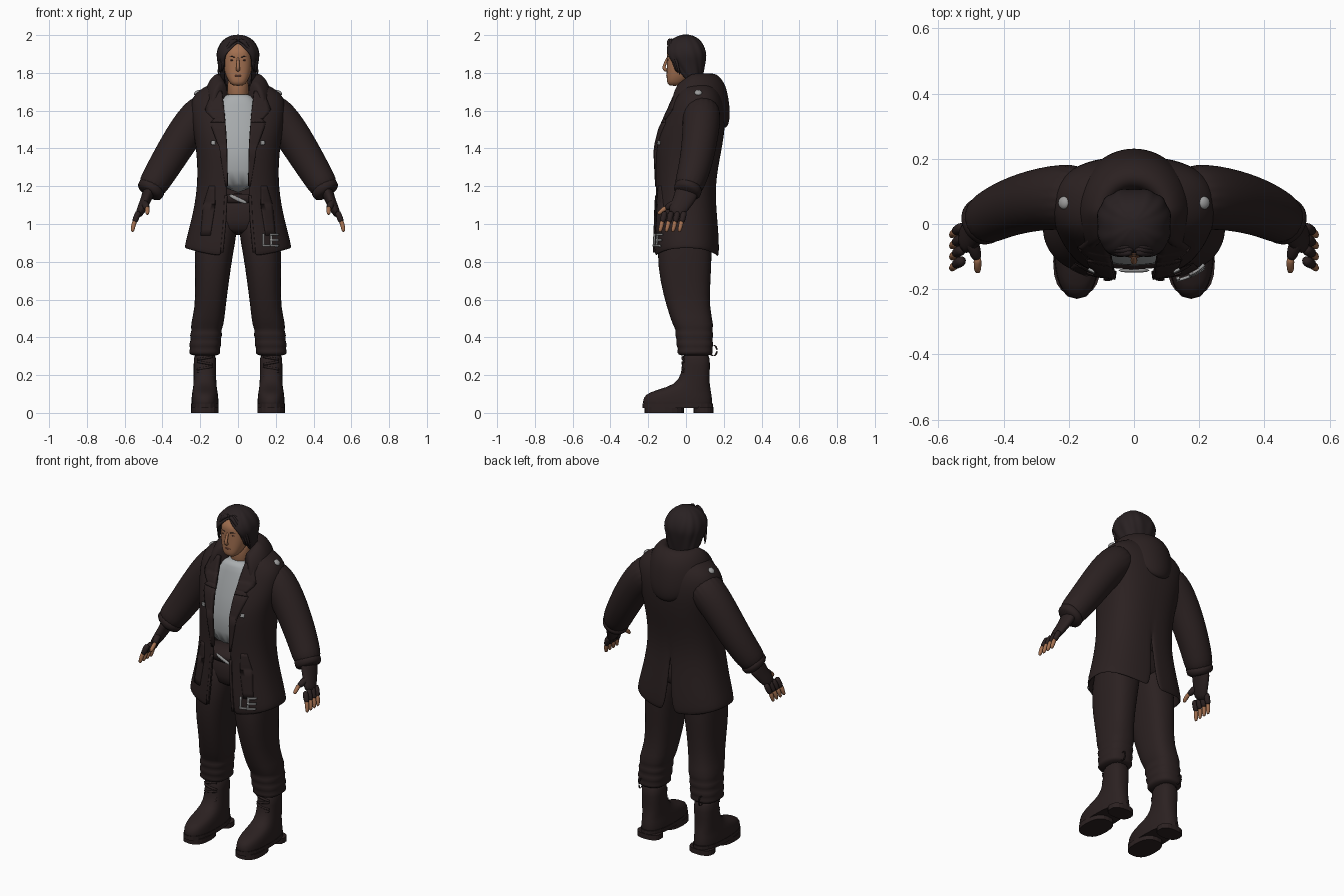
import bpy, bmesh, math
from mathutils import Vector, Matrix

default_cube = bpy.data.objects.get("Cube")
if default_cube:
    bpy.data.objects.remove(default_cube, do_unlink=True)


def material(name, red, green, blue):
    mat = bpy.data.materials.new(name)
    mat.use_nodes = True
    mat.diffuse_color = (red, green, blue, 1)
    shader = mat.node_tree.nodes["Principled BSDF"]
    shader.inputs["Base Color"].default_value = mat.diffuse_color
    shader.inputs["Roughness"].default_value = 0.8
    return mat


BROWN = material("dark brown cloth", red=.024, green=.015, blue=.015)
HAIR = material("dark hair", red=.022, green=.015, blue=.016)
SKIN = material("tan skin", red=.36, green=.16, blue=.08)
LIPS = material("lip brown", red=.25, green=.09, blue=.06)
SHIRT = material("grey shirt", red=.4, green=.42, blue=.43)
METAL = material("grey metal", red=.33, green=.33, blue=.33)
SQUARENESS = .8  # below one makes level sections boxier


def soft(value):
    return math.copysign(abs(value) ** SQUARENESS, value)


def finish(name, bm, mat, mirror=False, solid=0, sub=0, smooth=True):
    bmesh.ops.recalc_face_normals(bm, faces=bm.faces)
    mesh = bpy.data.meshes.new(name)
    bm.to_mesh(mesh)
    bm.free()
    for face in mesh.polygons:
        face.use_smooth = smooth
    mesh.materials.append(mat)
    part = bpy.data.objects.new(name, mesh)
    bpy.context.scene.collection.objects.link(part)
    if mirror:
        part.modifiers.new("Mirror", "MIRROR").merge_threshold = .002
    if solid:
        shell = part.modifiers.new("Solidify", "SOLIDIFY")
        shell.thickness, shell.offset = solid, 0
    if sub:
        subdivision = part.modifiers.new("Subdivision", "SUBSURF")
        subdivision.levels = subdivision.render_levels = sub


def loft(name, rings, mat, closed=True, **options):
    """Skin a list of equal point rings; closed rings are capped."""
    bm = bmesh.new()
    rows = [[bm.verts.new(point) for point in ring] for ring in rings]
    count = len(rows[0])
    for low, high in zip(rows, rows[1:]):
        for i in range(count if closed else count - 1):
            j = (i + 1) % count
            bm.faces.new((low[i], low[j], high[j], high[i]))
    if closed:
        bm.faces.new(rows[0])
        bm.faces.new(rows[-1])
    finish(name, bm, mat, **options)


def arc(z, half, front, back, x=0, start=0, end=2 * math.pi, count=20, ripple=0):
    """Points of a level rounded section, turning from the front round the back."""
    middle, depth = (front + back) / 2, (back - front) / 2
    points = []
    for i in range(count):
        angle = start + (end - start) * i / count
        grow = 1 + ripple * math.cos(12 * angle + 25 * z)
        points.append((x + grow * half * soft(math.sin(angle)),
                       middle - grow * depth * soft(math.cos(angle)), z))
    return points


def tube(name, points, mat, thick, tip=None, wide=1, sides=12, sub=1, mirror=True):
    """Tapering tube through the points; wide stretches the section."""
    points = [Vector(p) for p in points]
    tip = tip or thick
    last = len(points) - 1
    rings = []
    for i, centre in enumerate(points):
        along = (points[min(i + 1, last)] - points[max(i - 1, 0)]).normalized()
        helper = Vector((1, 0, 0)) if abs(along.y) > .9 else Vector((0, 1, 0))
        across = along.cross(helper).normalized()
        other = along.cross(across) * wide
        radius = thick + (tip - thick) * i / last
        turns = [math.tau * k / sides for k in range(sides)]
        rings.append([centre + radius * (across * math.cos(t) + other * math.sin(t))
                      for t in turns])
    loft(name, rings, mat, mirror=mirror, sub=sub)


def blob(name, place, size, mat, tilt=0):
    bm = bmesh.new()
    matrix = Matrix.Translation(place) @ Matrix.Rotation(tilt, 4, "Y") @ Matrix.Diagonal((*size, 1))
    bmesh.ops.create_uvsphere(bm, u_segments=16, v_segments=8, radius=1, matrix=matrix)
    finish(name, bm, mat, mirror=True)


def half_shell(z, half, front, back, gap=0, vent=0, **options):
    """Left half of a section with an opening in front and a slit behind."""
    start = math.asin((gap / half) ** (1 / SQUARENESS))
    end = math.pi - math.asin((vent / half) ** (1 / SQUARENESS))
    count = 24
    end += (end - start) / (count - 1)
    return arc(z, half, front, back, start=start, end=end, count=count, **options)


# Coat
COAT = [dict(z=1.75, half=.11, front=-.02, back=.13), dict(z=1.69, half=.235, front=-.05, back=.18),
        dict(z=1.6, half=.245, front=-.09, back=.2), dict(z=1.5, half=.23, front=-.135, back=.195),
        dict(z=1.4, half=.21, front=-.16, back=.18), dict(z=1.2, half=.2, front=-.15, back=.14),
        dict(z=1, half=.24, front=-.16, back=.16), dict(z=.82, half=.28, front=-.165, back=.17)]


def opening(z):
    return .054 + .15 * (z - 1.25) ** 2


def coat_front(x, z):
    for upper, lower in zip(COAT, COAT[1:]):
        if upper["z"] >= z >= lower["z"]:
            t = (upper["z"] - z) / (upper["z"] - lower["z"])
            half, front, back = (upper[k] + (lower[k] - upper[k]) * t
                                 for k in ("half", "front", "back"))
            angle = math.asin((x / half) ** (1 / SQUARENESS))
            return (front + back) / 2 - (back - front) / 2 * soft(math.cos(angle))


def plate(name, rows, mat=BROWN, lift=.012, thick=.009, mirror=True, steps=5):
    """Thin panel lying on the coat front; rows hold z, inner x and outer x."""
    rings = []
    for first, second in zip(rows, rows[1:]):
        for i in range(steps + 1):
            z, inner, outer = Vector(first).lerp(Vector(second), i / steps)
            columns = [inner + (outer - inner) * k / steps for k in range(steps + 1)]
            rings.append([(x, coat_front(x, z) - lift, z) for x in columns])
    loft(name, rings, mat, closed=False, mirror=mirror, solid=thick)


coat = [half_shell(**row, gap=opening(row["z"]), vent=.13 * max(0, 1.05 - row["z"]))
        for row in COAT]
coat[-1] = [(x, y, z + .6 * x * x) for x, y, z in coat[-1]]  # hem rises at the sides
loft("coat", coat, BROWN, closed=False, mirror=True, solid=.02, sub=2)
lapel = ((1.7, .05), (1.6, .1), (1.55, .06), (1.53, .08), (1.4, .04), (1.2, .01))
plate("lapel", [(z, opening(z), opening(z) + width) for z, width in lapel], lift=.006, thick=.02)
plate("front_hem_band", [(z, opening(z), opening(z) + .015) for z in (1.15, 1, .85)],
      lift=.008, thick=.012)
plate("pocket_strap", [(1.2, .12, .15), (1.1, .12, .18), (.94, .145, .195)], lift=.01, thick=.014)
plate("chest_stud", [(1.44, .12, .14), (1.42, .12, .14)], METAL)
blob("shoulder_stud", (.215, .065, 1.695), (.02, .02, .012), METAL, tilt=.6)

# Hanging buckle on the left hem
for x in (.13, .17):
    plate("buckle_post", [(.95, x, x + .01), (.88, x, x + .01)], METAL, lift=.02, mirror=False)
for z in (.95, .92, .89):
    plate("buckle_bar", [(z, .17, .215), (z - .01, .17, .215)], METAL, lift=.022, mirror=False)
plate("buckle_base", [(.89, .13, .17), (.88, .13, .17)], METAL, lift=.022, mirror=False)

# Hood lying round the neck, drooping to a point behind
hood = []
for i in range(25):
    turn = 4.6 * (i / 24 - .5)
    rear, fore = max(0, math.cos(turn)), max(0, -math.cos(turn))
    ring = []
    for k in range(12):
        side, rise = math.cos(math.tau * k / 12), math.sin(math.tau * k / 12)
        drop = .1 * rise - (.1 * rear ** 2 if rise < 0 else 0) * abs(rise)
        reach = (.133 - .22 * drop + .058 * side) * (.92 + .08 * rear)
        ring.append((reach * math.sin(turn), .03 + reach * math.cos(turn),
                     1.7 + drop - .08 * fore))
    hood.append(ring)
loft("hood", hood, BROWN, sub=2)

# Sleeves and turned cuffs
tube("sleeve", [(.13, .08, 1.635), (.25, .085, 1.535), (.36, .06, 1.355), (.43, .03, 1.24),
                (.475, 0, 1.165)], BROWN, thick=.108, tip=.074, sides=20, sub=2)
tube("cuff", [(.445, .02, 1.205), (.46, .01, 1.185), (.48, 0, 1.155)], BROWN, thick=.077,
     tip=.074, sides=20)

# Fingerless gloves and hands
tube("glove", [(.46, .01, 1.2), (.48, 0, 1.15), (.5, -.03, 1.1), (.53, -.065, 1.04)],
     BROWN, thick=.036, tip=.022, wide=2)
for i in range(4):
    y = .034 * i - .115
    tube("glove_finger", [(.525, y + .005, 1.07), (.54, y - .005, 1.03), (.55, y - .01, 1.005)],
         BROWN, thick=.018, tip=.015)
    tube("finger", [(.545, y - .01, 1.02), (.555, y - .015, .99), (.56, y - .025, .955)],
         SKIN, thick=.014, tip=.01)
tube("glove_thumb", [(.5, -.04, 1.12), (.49, -.08, 1.1), (.48, -.11, 1.08)],
     BROWN, thick=.022, tip=.017)
tube("thumb", [(.48, -.1, 1.09), (.48, -.13, 1.07), (.48, -.15, 1.05)],
     SKIN, thick=.014, tip=.01)

# Shirt, hips and belt
loft("shirt", [arc(z=1.69, half=.06, front=-.05, back=.06),
               arc(z=1.67, half=.09, front=-.065, back=.09),
               arc(z=1.6, half=.15, front=-.082, back=.13),
               arc(z=1.4, half=.17, front=-.137, back=.14),
               arc(z=1.16, half=.165, front=-.13, back=.11)], SHIRT, sub=1)
loft("trouser_hips", [arc(z=1.17, half=.17, front=-.127, back=.11),
                      arc(z=1, half=.2, front=-.13, back=.13),
                      arc(z=.94, half=.16, front=-.12, back=.12)], BROWN, sub=1)
loft("belt", [arc(z=z, half=.175, front=-.14, back=.118) for z in (1.16, 1.11)], BROWN)
tube("belt_buckle", [(-.05, -.142, 1.155), (0, -.144, 1.13), (.05, -.142, 1.11)],
     METAL, thick=.01, wide=.6, mirror=False)

# Trouser legs, bunched above the boots
leg = [arc(z=1.1, x=.1, half=.1, front=-.13, back=.12),
       arc(z=.95, x=.112, half=.108, front=-.14, back=.13),
       arc(z=.85, x=.128, half=.103, front=-.155, back=.14),
       arc(z=.7, x=.137, half=.09, front=-.14, back=.13),
       arc(z=.55, x=.147, half=.081, front=-.1, back=.125)]
for i in range(7):
    fold = .007 * (-1) ** i
    leg.append(arc(z=.46 - .024 * i, x=.165 + .002 * i, half=.083 + fold,
                   front=.003 * i - .062 - fold, back=.143 + fold))
leg.append(arc(z=.3, x=.175, half=.06, front=-.03, back=.12))
loft("trouser_leg", leg, BROWN, mirror=True, sub=1)

# Boots with treaded soles
loft("boot", [arc(z=.33, x=.175, half=.062, front=-.022, back=.128),
              arc(z=.25, x=.175, half=.06, front=-.018, back=.128),
              arc(z=.17, x=.175, half=.06, front=-.035, back=.124),
              arc(z=.135, x=.175, half=.063, front=-.1, back=.13),
              arc(z=.11, x=.175, half=.068, front=-.2, back=.134),
              arc(z=.08, x=.175, half=.072, front=-.23, back=.14),
              arc(z=.04, x=.175, half=.072, front=-.23, back=.14),
              arc(z=.03, x=.175, half=.07, front=-.22, back=.135)], BROWN, mirror=True, sub=1)


def sole(name, bottom, top, front, back):
    loft(name, [arc(z=z, x=.175, half=.073, front=front, back=back) for z in (bottom, top)],
         BROWN, mirror=True, smooth=False)


sole("boot_sole", bottom=.025, top=.05, front=-.23, back=.143)
sole("fore_tread", bottom=0, top=.03, front=-.22, back=-.01)
sole("heel_tread", bottom=0, top=.03, front=.04, back=.145)
for i in range(6):
    z = .16 + .026 * i
    y = -.023 - max(0, .2 - z) / 2
    slant = .008 * (-1) ** i
    tube("boot_lace", [(.175 + .045 * s, y + .014 * s * s, z + slant * s)
                       for s in (-1, -.5, .5, 1)], BROWN, thick=.007, sides=8)
loop = [math.tau * k / 10 for k in range(11)]
tube("lace_loop", [(.2, .145 + .02 * math.cos(t), .33 + .03 * math.sin(t)) for t in loop],
     BROWN, thick=.005, sides=8)

# Neck, head and face
tube("neck", [(0, .03, 1.62), (0, .025, 1.72), (0, .01, 1.8)], SKIN, thick=.058, mirror=False)
head = []
for i in range(12):
    t = i / 11
    head.append(arc(z=1.73 + t / 4, half=.078 * math.sin(math.pi * (.06 + .86 * t)) ** .55,
                    front=-.103 + max(.01 - .1 * t, 0, t / 4 - .19),
                    back=.12 * math.sin(.85 * math.pi * t) - .03))
loft("head", head, SKIN, sub=1)
tube("nose", [(0, -.097, 1.885), (0, -.107, 1.855), (0, -.122, 1.825), (0, -.1, 1.81)],
     SKIN, thick=.006, tip=.012, mirror=False, sub=2)
blob("lips", (0, -.099, 1.785), (.02, .006, .005), LIPS)
blob("eye", (.031, -.093, 1.867), (.011, .005, .004), LIPS)
blob("pupil", (.031, -.096, 1.867), (.005, .003, .0035), HAIR)
tube("eyebrow", [(.015, -.101, 1.883), (.034, -.096, 1.888), (.052, -.08, 1.882)],
     HAIR, thick=.003)

# Hair with a centre parting, longer behind
hair = []
for i in range(12):
    t = (i / 11) ** 1.5
    half = .0005 + .11 * math.sqrt(1 - max(0, 1 - t / .42) ** 2) * (1 - max(0, t - .4) / 2)
    hair.append(half_shell(z=2 - .27 * t, half=half, front=.2 * max(0, t - .35) ** 1.5 - half,
                           back=.95 * half, gap=min(.07, max(0, t - .15) / 3.5), ripple=.025))
loft("hair", hair, HAIR, closed=False, mirror=True, solid=.01, sub=1)
for k in range(3):
    s = .01 * k
    tube("fringe_lock", [(.005, s - .085, 1.978), (.04 + s, s - .095, 1.96), (.075 + s, s - .08, 1.9),
                         (.085 + s, s - .05, 1.8 - s)], HAIR, thick=.012, tip=.006)
